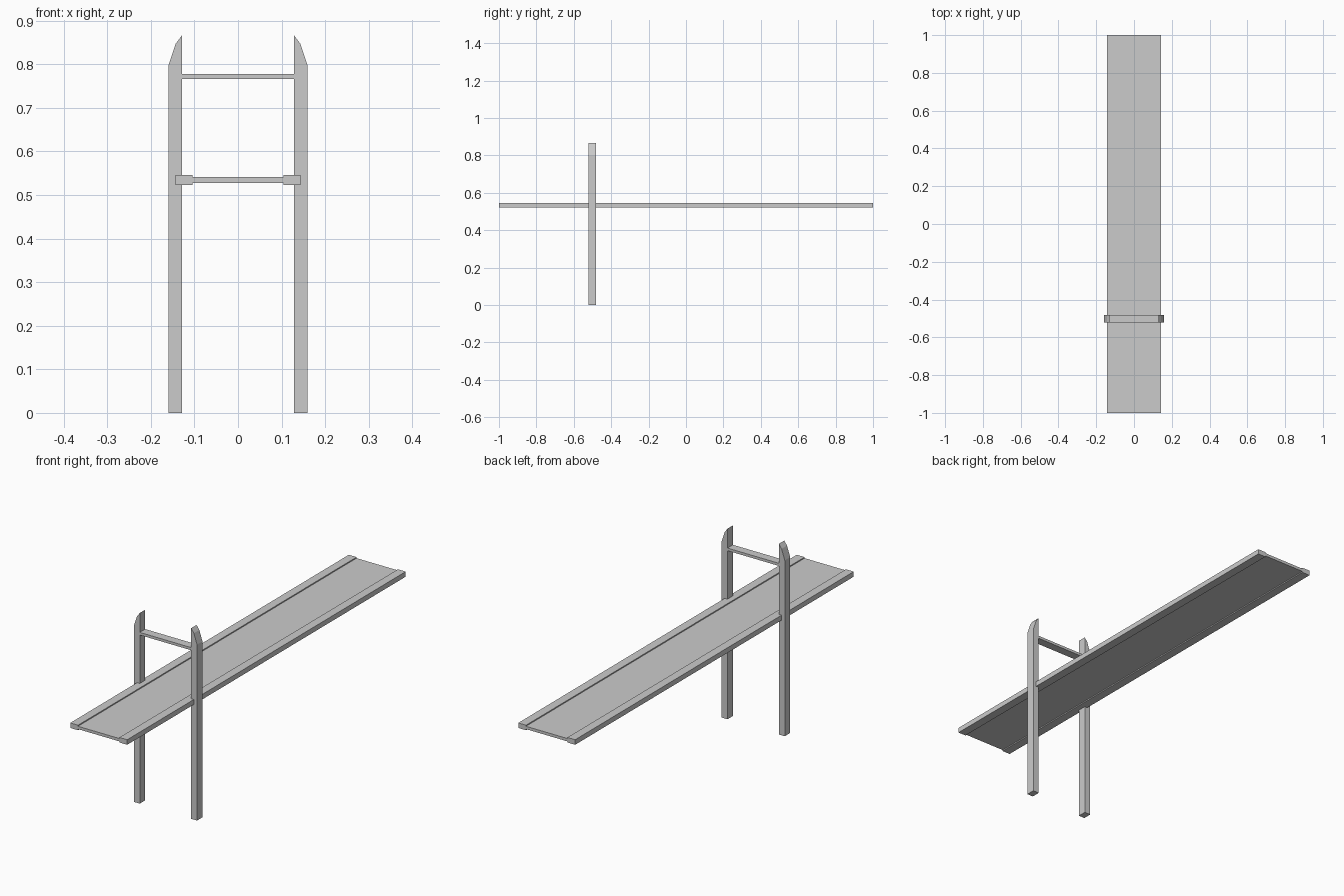
import bpy
import bmesh

if "Cube" in bpy.data.objects:
    bpy.data.objects.remove(bpy.data.objects["Cube"])


def extrude_profile(name, points, y0, y1):
    """Prism from an x-z outline, extruded along y."""
    bm = bmesh.new()
    face = bm.faces.new([bm.verts.new((x, y0, z)) for x, z in points])
    new = bmesh.ops.extrude_face_region(bm, geom=[face])["geom"]
    verts = [g for g in new if isinstance(g, bmesh.types.BMVert)]
    bmesh.ops.translate(bm, verts=verts, vec=(0, y1 - y0, 0))
    bmesh.ops.recalc_face_normals(bm, faces=bm.faces)
    mesh = bpy.data.meshes.new(name)
    bm.to_mesh(mesh)
    bm.free()
    obj = bpy.data.objects.new(name, mesh)
    bpy.context.collection.objects.link(obj)
    return obj


def rect(x0, x1, z0, z1):
    return [(x0, z0), (x1, z0), (x1, z1), (x0, z1)]


def mirrored(points):
    return [(-x, z) for x, z in points]


TOWER_Y = (-0.521, -0.482)

# Tower legs with faceted, inward-curving tips
leg = [(0.129, 0), (0.159, 0), (0.159, 0.799), (0.143, 0.847), (0.129, 0.866)]
extrude_profile("right_tower_leg", leg, *TOWER_Y)
extrude_profile("left_tower_leg", mirrored(leg), *TOWER_Y)

# Crossbar between the legs
extrude_profile("tower_crossbar", rect(-0.129, 0.129, 0.766, 0.778), *TOWER_Y)

# Thin deck with a thicker girder along each edge
extrude_profile("deck", rect(-0.104, 0.104, 0.528, 0.541), -1, 1)
girder = rect(0.104, 0.143, 0.523, 0.546)
extrude_profile("right_girder", girder, -1, 1)
extrude_profile("left_girder", mirrored(girder), -1, 1)
